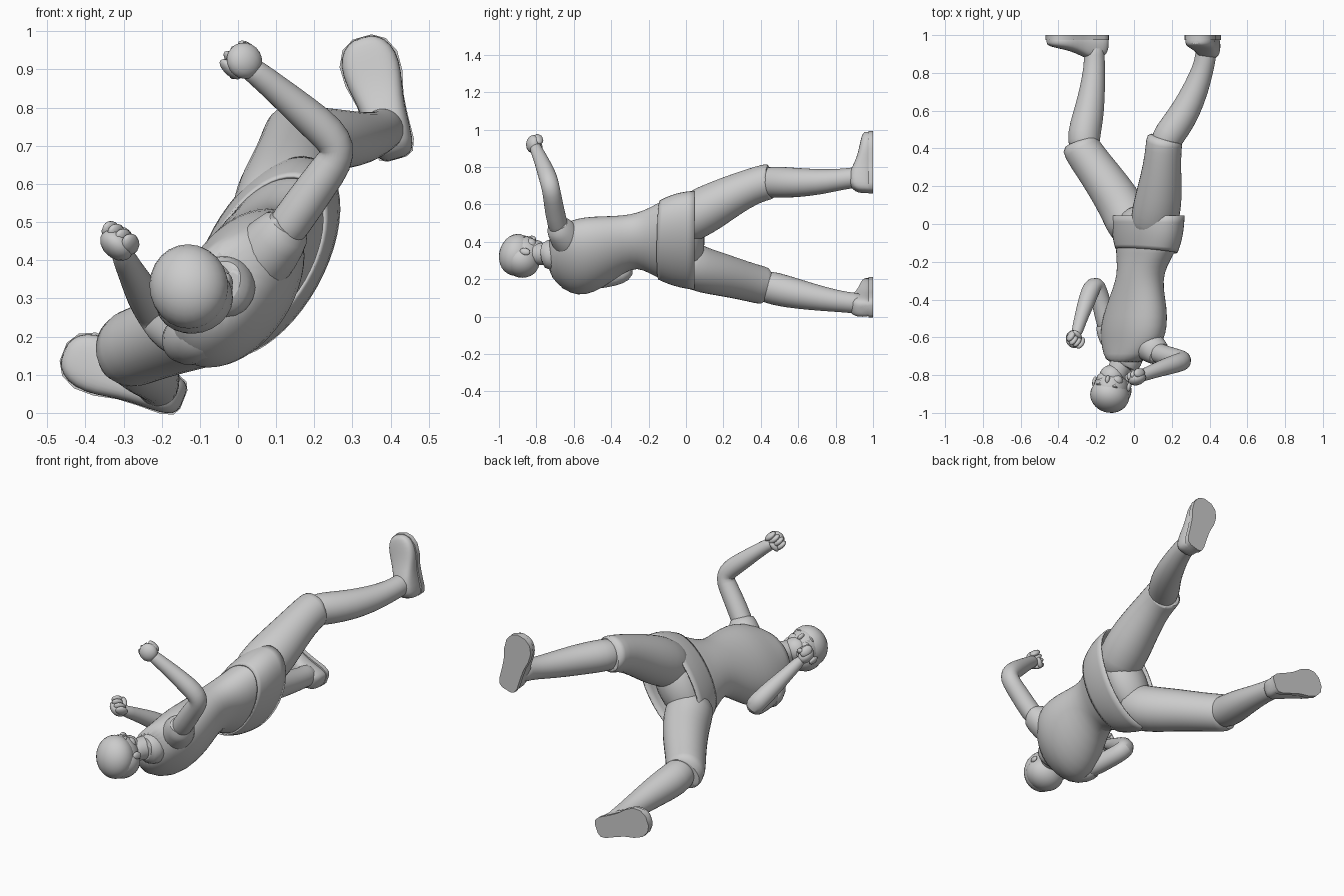
import bpy, bmesh, math
from mathutils import Vector, Matrix

def finish(name, bm, sub=1, angle=50):
    bmesh.ops.recalc_face_normals(bm, faces=bm.faces)
    me = bpy.data.meshes.new(name)
    bm.to_mesh(me)
    bm.free()
    ob = bpy.data.objects.new(name, me)
    bpy.context.collection.objects.link(ob)
    if sub:
        ob.modifiers.new("subdivide", 'SUBSURF').levels = sub
    bpy.ops.object.select_all(action='DESELECT')
    ob.select_set(True)
    bpy.context.view_layer.objects.active = ob
    bpy.ops.object.shade_smooth_by_angle(angle=math.radians(angle))
    return ob

def skin(name, rings, caps=True, sub=1):
    bm = bmesh.new()
    vs = [[bm.verts.new(p) for p in r] for r in rings]
    n = len(vs[0])
    for a, b in zip(vs, vs[1:]):
        for i in range(n):
            bm.faces.new((a[i], a[(i + 1) % n], b[(i + 1) % n], b[i]))
    if caps:
        bm.faces.new(vs[0])
        bm.faces.new(vs[-1])
    return finish(name, bm, sub)

def tube(name, path, n=16):
    """Round limb through (x, y, z, radius) points."""
    pts = [Vector(p[:3]) for p in path]
    rings, q, prev = [], None, None
    for i, p in enumerate(pts):
        t = (pts[min(i + 1, len(pts) - 1)] - pts[max(i - 1, 0)]).normalized()
        q = t.to_track_quat('Z', 'Y') if q is None else prev.rotation_difference(t) @ q
        prev, r = t, path[i][3]
        rings.append([p + q @ Vector((r * math.cos(a), r * math.sin(a), 0))
                      for a in (k * math.tau / n for k in range(n))])
    return skin(name, rings)

def body_ring(x, y, z, a, b, deg, tilt=0, n=24):
    """Oval body section: a = half width, b = half depth, tilt shifts front and back along y."""
    t = math.radians(deg)
    u, v = Vector((math.cos(t), 0, math.sin(t))), Vector((-math.sin(t), 0, math.cos(t)))
    return [Vector((x, y, z)) + u * a * math.cos(k) + v * b * math.sin(k)
            - Vector((0, tilt * math.sin(k), 0)) for k in (i * math.tau / n for i in range(n))]

def frame(origin, forward, up):
    u = Vector(up).normalized()
    f = Vector(forward)
    f = (f - u * f.dot(u)).normalized()
    m = Matrix((f.cross(u), f, u)).transposed().to_4x4()
    m.translation = Vector(origin)
    return m

def blob(name, m, loc, size, seg=16):
    bm = bmesh.new()
    bmesh.ops.create_uvsphere(bm, u_segments=seg, v_segments=seg // 2 + 2, radius=1)
    bm.transform(m @ Matrix.Translation(loc) @ Matrix.Diagonal((*size, 1)))
    return finish(name, bm, 0, 80)

# Torso, up axis along -y
skin("torso", [body_ring(*s) for s in (
    (.07, -.06, .41, .252, .135, 60), (.068, -.12, .41, .24, .132, 60),
    (.05, -.19, .405, .195, .122, 60), (.035, -.26, .41, .155, .112, 59),
    (.022, -.34, .385, .168, .118, 58), (.012, -.44, .345, .212, .138, 57),
    (.0, -.54, .322, .235, .148, 57), (-.01, -.62, .318, .222, .135, 55),
    (-.03, -.69, .325, .172, .108, 54), (-.05, -.74, .335, .1, .088, 55))])
# Flared jacket hem, open below
hem = skin("jacket_hem", [body_ring(*s) for s in (
    (.066, -.14, .41, .228, .127, 60, -.015), (.069, -.10, .41, .25, .137, 60, -.012),
    (.072, -.03, .41, .275, .148, 61, -.006), (.072, .045, .408, .285, .15, 61, 0))], False)
hem.modifiers.new("cloth", 'SOLIDIFY').thickness = -.008
blob("pelvis", frame((.05, .0, .41), (-.86, 0, .5), (0, -1, 0)), (0, 0, 0), (.2, .115, .1))

# Shorts and lower legs
tube("upper_thigh", [(.09, -.06, .47, .115), (.11, .03, .53, .13), (.128, .12, .58, .13),
     (.143, .24, .645, .112), (.153, .36, .70, .098), (.16, .44, .722, .099),
     (.165, .455, .723, .097), (.165, .455, .723, .07)])
tube("upper_shin", [(.15, .38, .71, .07), (.17, .45, .72, .085), (.215, .51, .718, .085),
     (.275, .60, .716, .08), (.33, .72, .72, .069), (.365, .82, .732, .058), (.381, .89, .742, .056),
     (.382, .95, .748, .058)])
tube("lower_thigh", [(.0, -.06, .33, .115), (-.03, .02, .275, .128), (-.07, .10, .245, .124),
     (-.135, .20, .222, .116), (-.215, .31, .192, .106), (-.28, .40, .168, .104),
     (-.287, .435, .162, .101), (-.287, .435, .162, .07)])
tube("lower_shin", [(-.25, .36, .175, .07), (-.27, .44, .158, .09), (-.255, .52, .138, .088),
     (-.235, .61, .118, .08), (-.218, .73, .095, .067), (-.21, .83, .08, .058), (-.21, .89, .073, .056),
     (-.215, .95, .068, .058)])

# Shoes: squarish sections heel to toe plus a flat sole
SHOE = ((0, .025, .07), (.03, .045, .10), (.12, .056, .13), (.32, .058, .13), (.48, .062, .1),
        (.66, .076, .08), (.82, .077, .07), (.94, .058, .06), (1, .025, .05))
def shoe(name, heel, toe):
    h, t = Vector((heel[0], 1, heel[1])), Vector((toe[0], 1, toe[1]))
    d = (t - h).normalized()
    side = d.cross(Vector((0, 1, 0)))
    sq = lambda c: math.copysign(abs(c) ** .7, c)
    rings = []
    for k, w, ht in SHOE:
        rings.append([h.lerp(t, k) + side * w * sq(math.cos(a)) - Vector((0, ht * (.5 + .5 * sq(math.sin(a))), 0))
                      for a in (i * math.tau / 16 for i in range(16))])
    skin(name + "_shoe", rings)
    edge = [h.lerp(t, k) + side * w * 1.02 for k, w, _ in SHOE]
    edge += [h.lerp(t, k) - side * w * 1.02 for k, w, _ in reversed(SHOE)]
    skin(name + "_sole", [edge, [p - Vector((0, .025, 0)) for p in edge]], True, 0)
shoe("upper", (.417, .665), (.325, .985))
shoe("lower", (-.142, .035), (-.458, .16))

# Sleeves and arms
tube("upper_sleeve", [(.0, -.59, .34, .09), (.065, -.63, .41, .092), (.11, -.67, .462, .078),
     (.137, -.69, .50, .064), (.137, -.69, .50, .045)])
tube("upper_arm", [(.08, -.66, .42, .05), (.14, -.69, .50, .056), (.21, -.708, .60, .052),
     (.255, -.718, .66, .05), (.262, -.725, .695, .049), (.235, -.735, .735, .051),
     (.17, -.755, .79, .046), (.10, -.78, .85, .038), (.05, -.80, .89, .034), (.01, -.81, .92, .03)])
tube("lower_sleeve", [(-.05, -.64, .26, .08), (-.105, -.62, .2, .08), (-.135, -.56, .188, .07),
     (-.147, -.51, .195, .06), (-.147, -.51, .195, .045)])
tube("lower_arm", [(-.12, -.6, .19, .05), (-.148, -.52, .195, .054), (-.17, -.43, .205, .051),
     (-.19, -.35, .22, .05), (-.205, -.318, .24, .049), (-.222, -.33, .265, .049),
     (-.248, -.40, .31, .048), (-.275, -.48, .36, .038), (-.293, -.54, .395, .033), (-.31, -.6, .43, .028)])

# Fists: palm, four curled fingers and a thumb
def fist(name, origin, up, forward):
    m = frame(origin, forward, up)
    blob(name + "_palm", m, (0, -.005, -.004), (.048, .034, .048))
    for i in range(4):
        x = -.036 + .024 * i
        blob(f"{name}_finger_{i + 1}", m, (x, .016, .012 - .006 * abs(i - 1)), (.016, .027, .036), 10)
    blob(name + "_thumb", m, (-.016, .036, -.014), (.032, .015, .015), 10)
fist("upper_fist", (.012, -.815, .925), (-.65, -.15, .6), (-.3, .8, -.1))
fist("lower_fist", (-.317, -.612, .445), (-.35, -.75, .5), (.6, .2, .7))

# Neck and collar
tube("neck", [(-.02, -.64, .32, .07), (-.05, -.71, .335, .064), (-.085, -.78, .335, .06), (-.11, -.84, .33, .055)])
tube("collar", [(-.025, -.67, .325, .092), (-.04, -.725, .333, .082), (-.055, -.76, .335, .076), (-.055, -.76, .335, .055)])

# Head, chin tucked
H = frame((-.122, -.875, .325), (-.22, .25, .93), (-.2, -.95, .22))
blob("skull", H, (0, .004, .0), (.092, .106, .105), 24)
blob("jaw", H, (0, .036, -.06), (.066, .066, .062), 20)
blob("hair", H, (0, -.002, .034), (.104, .113, .09), 24)
blob("hair_back", H, (0, -.028, -.005), (.103, .089, .095), 24)
blob("nose", H, (0, .104, -.026), (.012, .016, .022), 10)
blob("mouth", H, (0, .09, -.064), (.022, .01, .007), 10)
for s, side in ((-1, "one"), (1, "two")):
    blob("ear_" + side, H, (s * .096, .004, -.028), (.011, .02, .028), 10)
    blob("eye_" + side, H, (s * .034, .09, -.01), (.015, .011, .008), 10)
    blob("brow_" + side, H, (s * .036, .092, .006), (.024, .012, .005), 10)
    blob("cheek_" + side, H, (s * .036, .062, -.036), (.036, .034, .032), 14)
